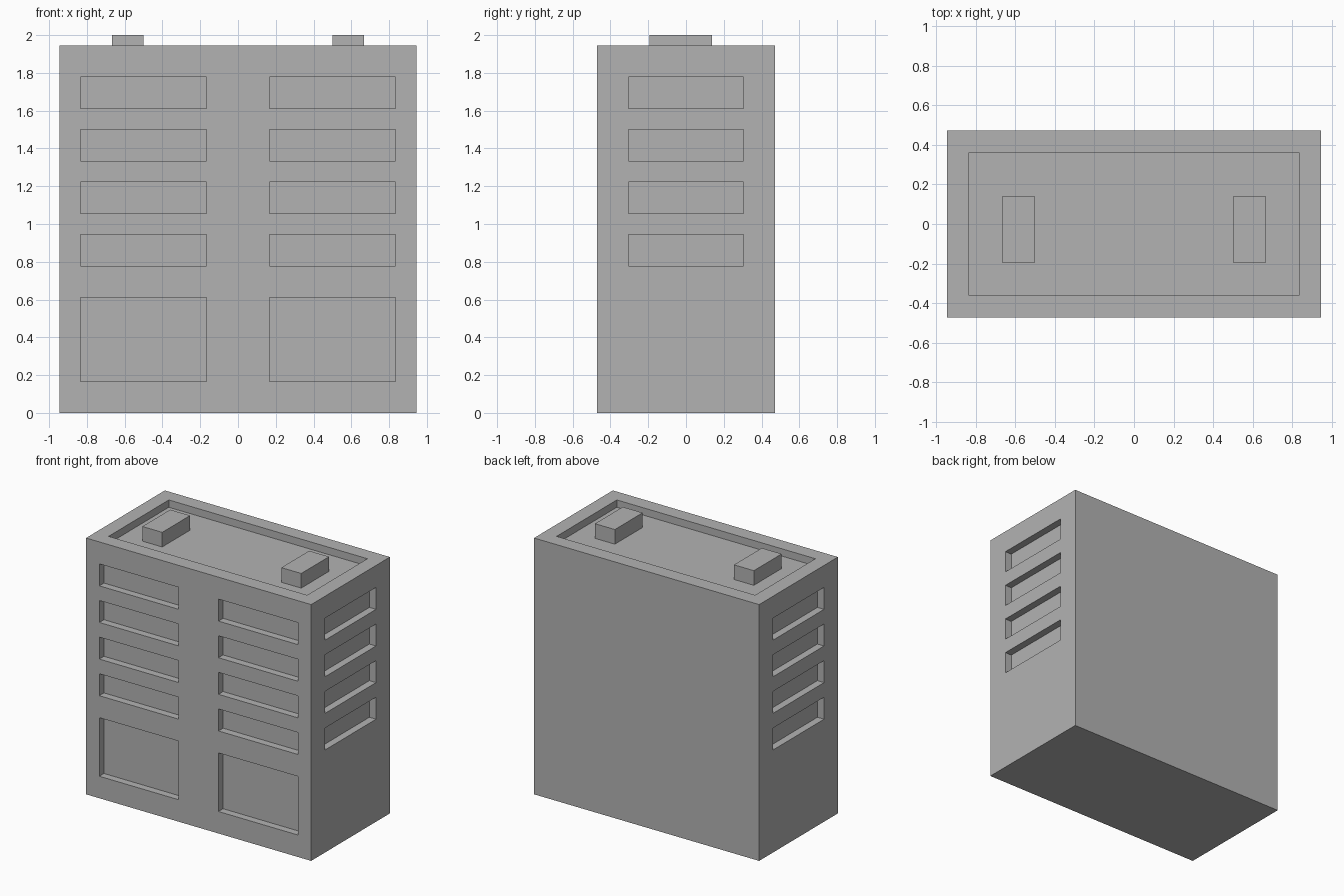
import bpy
import bmesh
from mathutils import Matrix, Vector

U = 1 / 18          # module that every dimension is a multiple of
W, D, H = 17, 8.5, 35   # half width, half depth and height of the block

cube = bpy.data.objects.get("Cube")
if cube:
    bpy.data.objects.remove(cube, do_unlink=True)

grey = bpy.data.materials.new("concrete_grey")
grey.use_nodes = True
grey.diffuse_color = (0.45, 0.45, 0.45, 1)
grey.node_tree.nodes["Principled BSDF"].inputs["Base Color"].default_value = (0.45, 0.45, 0.45, 1)


def boxes(name, spans):
    """One object made of boxes, each given as (low corner, high corner) in modules."""
    bm = bmesh.new()
    for low, high in spans:
        low, high = Vector(low) * U, Vector(high) * U
        size = Matrix.Diagonal((high - low).to_4d())
        bmesh.ops.create_cube(bm, size=1, matrix=Matrix.Translation((low + high) / 2) @ size)
    mesh = bpy.data.meshes.new(name)
    bm.to_mesh(mesh)
    bm.free()
    mesh.materials.append(grey)
    obj = bpy.data.objects.new(name, mesh)
    bpy.context.collection.objects.link(obj)
    return obj


# Main block
building = boxes("building_body", [((-W, -D, 0), (W, D, H))])

# Sunken roof, with a parapet left standing around it
cuts = [((-15, -6.5, H - 1), (15, 6.5, H + 1))]

# Ground floor openings and four storeys of windows on the front and both sides
storeys = [(z, z + 3) for z in range(14, 30, 5)]
for side in (-1, 1):
    x0, x1 = sorted((side * 3, side * 15))
    for z0, z1 in [(3, 11)] + storeys:
        cuts.append(((x0, -D - 1, z0), (x1, -D + 1, z1)))
    x0, x1 = sorted((side * (W - 1), side * (W + 1)))
    for z0, z1 in storeys:
        cuts.append(((x0, -5.5, z0), (x1, 5.5, z1)))

cutter = boxes("recess_cutter", cuts)
cutter.hide_render = True
recess = building.modifiers.new("recesses", "BOOLEAN")
recess.operation = "DIFFERENCE"
recess.solver = "EXACT"
recess.object = cutter

# Bake the recesses into the block and drop the cutter
bpy.context.view_layer.update()
graph = bpy.context.evaluated_depsgraph_get()
building.data = bpy.data.meshes.new_from_object(building.evaluated_get(graph))
building.modifiers.clear()
bpy.data.objects.remove(cutter, do_unlink=True)

# Roof vents
for name, x in (("right_roof_vent", -12), ("left_roof_vent", 9)):
    boxes(name, [((x, -3.5, H - 1), (x + 3, 2.5, H + 1))])
